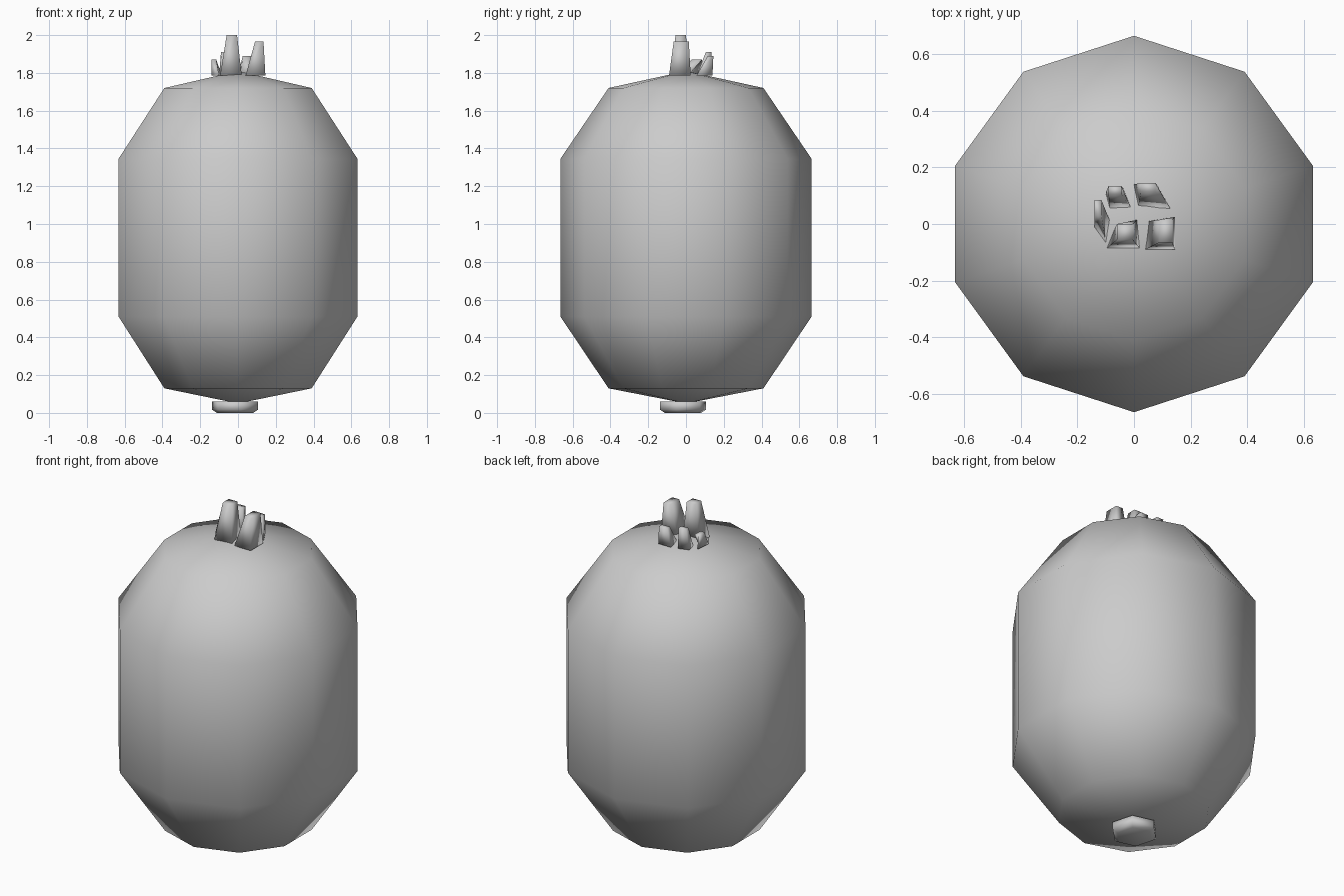
import bpy
import bmesh
import math

cube = bpy.data.objects.get("Cube")
if cube:
    bpy.data.objects.remove(cube, do_unlink=True)

grey = bpy.data.materials.new("plain grey")
grey.use_nodes = True
colour = (0.6, 0.6, 0.6, 1)
grey.diffuse_color = colour
grey.node_tree.nodes["Principled BSDF"].inputs["Base Color"].default_value = colour


def finish(name, bm, smooth=True):
    bmesh.ops.recalc_face_normals(bm, faces=bm.faces)
    mesh = bpy.data.meshes.new(name)
    bm.to_mesh(mesh)
    bm.free()
    mesh.materials.append(grey)
    for poly in mesh.polygons:
        poly.use_smooth = smooth
    obj = bpy.data.objects.new(name, mesh)
    bpy.context.collection.objects.link(obj)
    return obj


def loft(name, rings, bottom=None, top=None):
    """Join rings of points; close the ends with a pole or a flat cap."""
    bm = bmesh.new()
    loops = [[bm.verts.new(p) for p in ring] for ring in rings]
    n = len(loops[0])
    for low, high in zip(loops, loops[1:]):
        for i in range(n):
            j = (i + 1) % n
            bm.faces.new((low[i], low[j], high[j], high[i]))
    for loop, pole in ((loops[0], bottom), (loops[-1], top)):
        if pole is None:
            bm.faces.new(loop)
        else:
            tip = bm.verts.new(pole)
            for i in range(n):
                bm.faces.new((loop[i], loop[(i + 1) % n], tip))
    return finish(name, bm)


def circle(radius, z, sides, start, cx=0, cy=0):
    angles = [math.radians(start) + math.tau * i / sides for i in range(sides)]
    return [(cx + radius * math.cos(a), cy + radius * math.sin(a), z) for a in angles]


# Ten-sided fruit body
profile = [(0.41, 0.13), (0.665, 0.51), (0.665, 1.345), (0.41, 1.72)]
loft("fruit_body", [circle(r, z, 10, 90) for r, z in profile],
     bottom=(0, 0, 0.05), top=(0, 0, 1.81))

# Small stem stub underneath
stub = [(0.1, 0.0), (0.127, 0.018), (0.127, 0.06)]
loft("stem_stub", [circle(r, z, 6, 45, -0.016, -0.016) for r, z in stub])


# Tapered crown leaves: base corners, tip rectangle, tip height
def leaf(name, base, tip, z):
    x0, x1, y0, y1 = tip
    top = [(x0, y0, z), (x1, y0, z), (x1, y1, z), (x0, y1, z)]
    loft(name, [[(x, y, 1.785) for x, y in base], top])


leaf("front_leaf", [(-0.095, -0.085), (0.02, -0.085), (0.012, 0.015), (-0.07, -0.02)],
     (-0.06, -0.005, -0.055, 0), 2.0)
leaf("left_front_leaf", [(0.04, -0.09), (0.145, -0.09), (0.145, 0.025), (0.05, 0.01)],
     (0.09, 0.135, -0.065, 0.015), 1.965)
leaf("left_back_leaf", [(0.015, 0.06), (0.128, 0.055), (0.08, 0.14), (0, 0.14)],
     (0.025, 0.075, 0.115, 0.145), 1.89)
leaf("right_back_leaf", [(-0.085, 0.055), (-0.01, 0.055), (-0.04, 0.13), (-0.1, 0.11)],
     (-0.09, -0.045, 0.105, 0.135), 1.91)
leaf("right_leaf", [(-0.14, -0.01), (-0.1, -0.065), (-0.085, 0.01), (-0.13, 0.08)],
     (-0.14, -0.115, 0.03, 0.085), 1.87)
